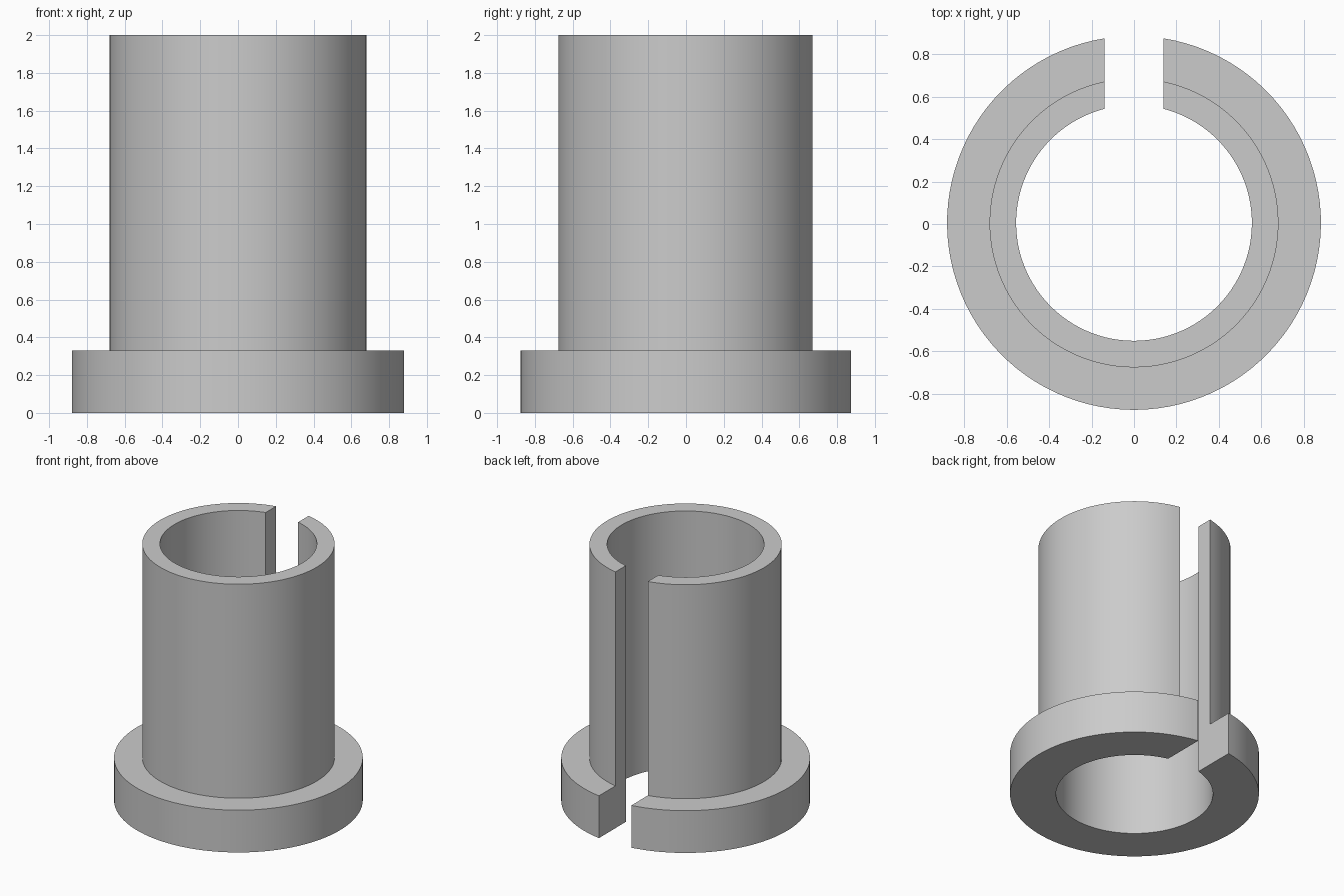
import bpy, bmesh, math

cube = bpy.data.objects.get("Cube")
if cube:
    bpy.data.objects.remove(cube)

# Dimensions
BORE, TUBE, FLANGE = 0.555, 0.68, 0.88
FLANGE_HEIGHT, HEIGHT = 0.33, 2.0
SLOT_HALF = 0.14
Y_SHIFT = 0.005
STEPS = 96

# Plain grey material
grey = bpy.data.materials.new("grey")
grey.use_nodes = True
colour = (0.6, 0.6, 0.6, 1)
grey.diffuse_color = colour
grey.node_tree.nodes["Principled BSDF"].inputs["Base Color"].default_value = colour

# Stepped wall section (radius, height), swept around to the slot at the back
section = [(BORE, 0), (FLANGE, 0), (FLANGE, FLANGE_HEIGHT),
           (TUBE, FLANGE_HEIGHT), (TUBE, HEIGHT), (BORE, HEIGHT)]
bm = bmesh.new()
rings = []
for i in range(STEPS + 1):
    ring = []
    for r, z in section:
        # Each radius starts where it meets the parallel slot walls
        gap = math.asin(SLOT_HALF / r)
        a = gap + (2 * math.pi - 2 * gap) * i / STEPS
        ring.append(bm.verts.new((r * math.sin(a), r * math.cos(a) + Y_SHIFT, z)))
    rings.append(ring)

n = len(section)
for a, b in zip(rings, rings[1:]):
    for j in range(n):
        k = (j + 1) % n
        bm.faces.new((a[j], a[k], b[k], b[j]))

# Flat slot walls
bm.faces.new(rings[0])
bm.faces.new(rings[-1])
bmesh.ops.recalc_face_normals(bm, faces=bm.faces)

mesh = bpy.data.meshes.new("slotted_flanged_sleeve")
bm.to_mesh(mesh)
bm.free()
mesh.materials.append(grey)
sleeve = bpy.data.objects.new("slotted_flanged_sleeve", mesh)
bpy.context.collection.objects.link(sleeve)

# Smooth round walls, sharp rims
bpy.ops.object.select_all(action="DESELECT")
sleeve.select_set(True)
bpy.context.view_layer.objects.active = sleeve
bpy.ops.object.shade_smooth_by_angle(angle=math.radians(30))
